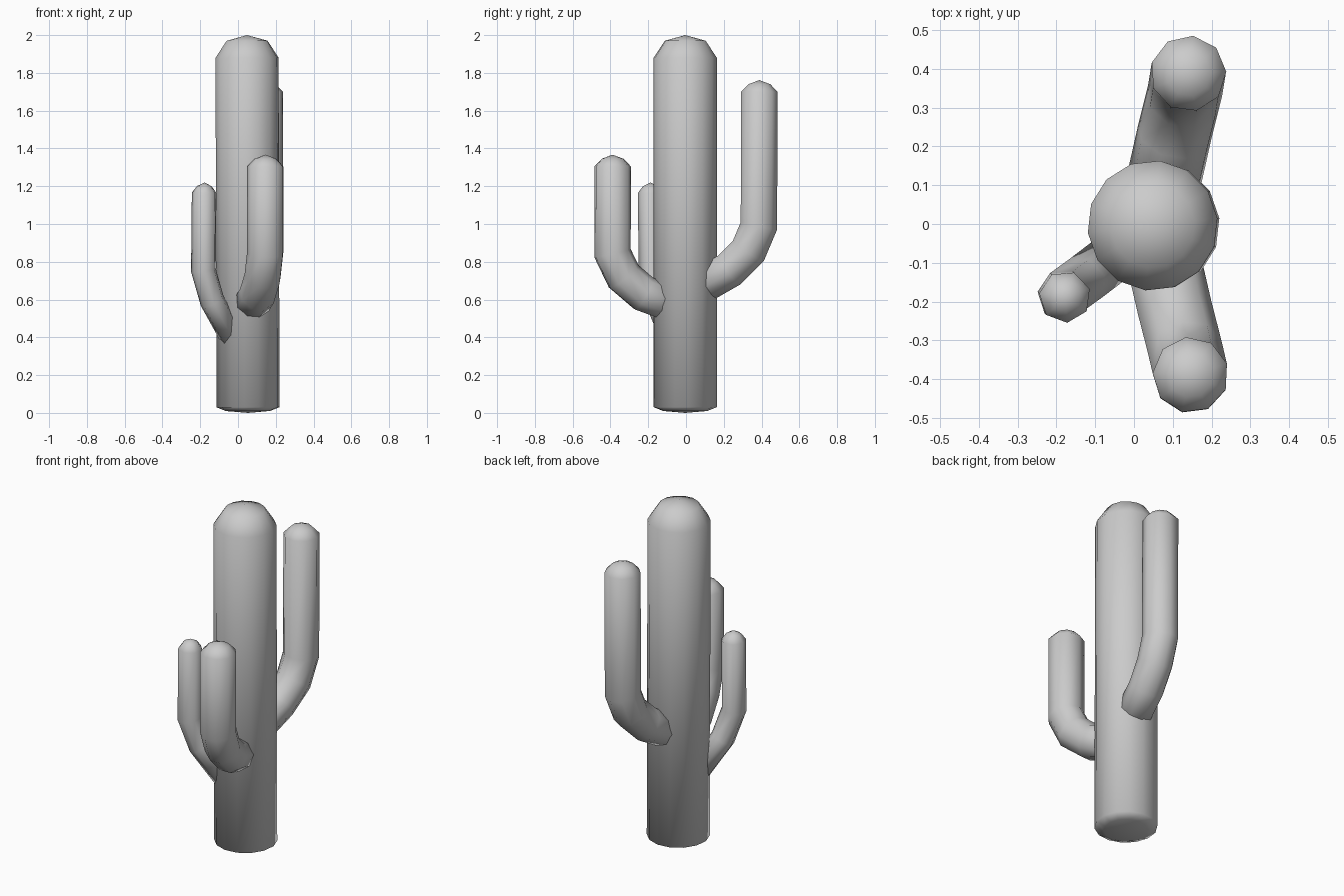
import bpy, bmesh, math
from mathutils import Vector

if "Cube" in bpy.data.objects:
    bpy.data.objects.remove(bpy.data.objects["Cube"])


def tube(name, path, radius, sides, top_cap, bottom_cap=()):
    """Mitred tube along a path; caps are (radius factor, height) rings, 0 = tip."""
    pts = [Vector(p) for p in path]
    dirs = [(b - a).normalized() for a, b in zip(pts, pts[1:])]
    bm = bmesh.new()
    side = dirs[0].orthogonal().normalized()
    up = dirs[0].cross(side)
    ring = []
    for i in range(sides):
        a = 2 * math.pi * (i + 0.5) / sides
        ring.append(pts[0] + radius * (math.cos(a) * side + math.sin(a) * up))
    rings = [ring]
    # slide each ring along its segment to the mitre plane at the next joint
    for i, d in enumerate(dirs):
        n = (d + dirs[min(i + 1, len(dirs) - 1)]).normalized()
        ring = [p + d * ((pts[i + 1] - p).dot(n) / d.dot(n)) for p in ring]
        rings.append(ring)
    # rounded ends
    top, bottom = rings[-1], rings[0]
    for f, h in top_cap:
        rings.append([pts[-1] + (p - pts[-1]) * f + dirs[-1] * h for p in top])
    for f, h in bottom_cap:
        rings.insert(0, [pts[0] + (p - pts[0]) * f - dirs[0] * h for p in bottom])
    loops = [[bm.verts.new(p) for p in r] for r in rings]
    for lo, hi in zip(loops, loops[1:]):
        for i in range(sides):
            j = (i + 1) % sides
            bm.faces.new((lo[i], lo[j], hi[j], hi[i]))
    bm.faces.new(loops[0][::-1])
    bm.faces.new(loops[-1])
    bmesh.ops.remove_doubles(bm, verts=bm.verts, dist=1e-4)
    bmesh.ops.recalc_face_normals(bm, faces=bm.faces)
    for f in bm.faces:
        f.smooth = True
    me = bpy.data.meshes.new(name)
    bm.to_mesh(me)
    bm.free()
    ob = bpy.data.objects.new(name, me)
    bpy.context.collection.objects.link(ob)
    return ob


# main stem with domed top and shallow rounded base
tube("trunk", [(0.053, -0.004, 0.03), (0.048, -0.004, 1.88)], 0.168, 14,
     [(0.65, 0.09), (0, 0.12)], [(0.7, 0.02), (0, 0.03)])

# upward-bending arms
tip = [(0.6, 0.04), (0, 0.062)]
tube("back_arm", [(0.06, 0.03, 0.645), (0.105, 0.23, 0.76), (0.13, 0.33, 0.86),
                  (0.139, 0.385, 0.99), (0.140, 0.388, 1.70)], 0.098, 9, tip)
tube("front_arm", [(0.06, -0.03, 0.56), (0.105, -0.225, 0.63), (0.132, -0.33, 0.72),
                   (0.146, -0.39, 0.845), (0.146, -0.389, 1.305)], 0.098, 9, tip)
tube("left_arm", [(-0.03, -0.07, 0.40), (-0.135, -0.15, 0.59),
                  (-0.182, -0.184, 0.755), (-0.178, -0.188, 1.165)], 0.067, 7,
     [(0.6, 0.035), (0, 0.055)])
